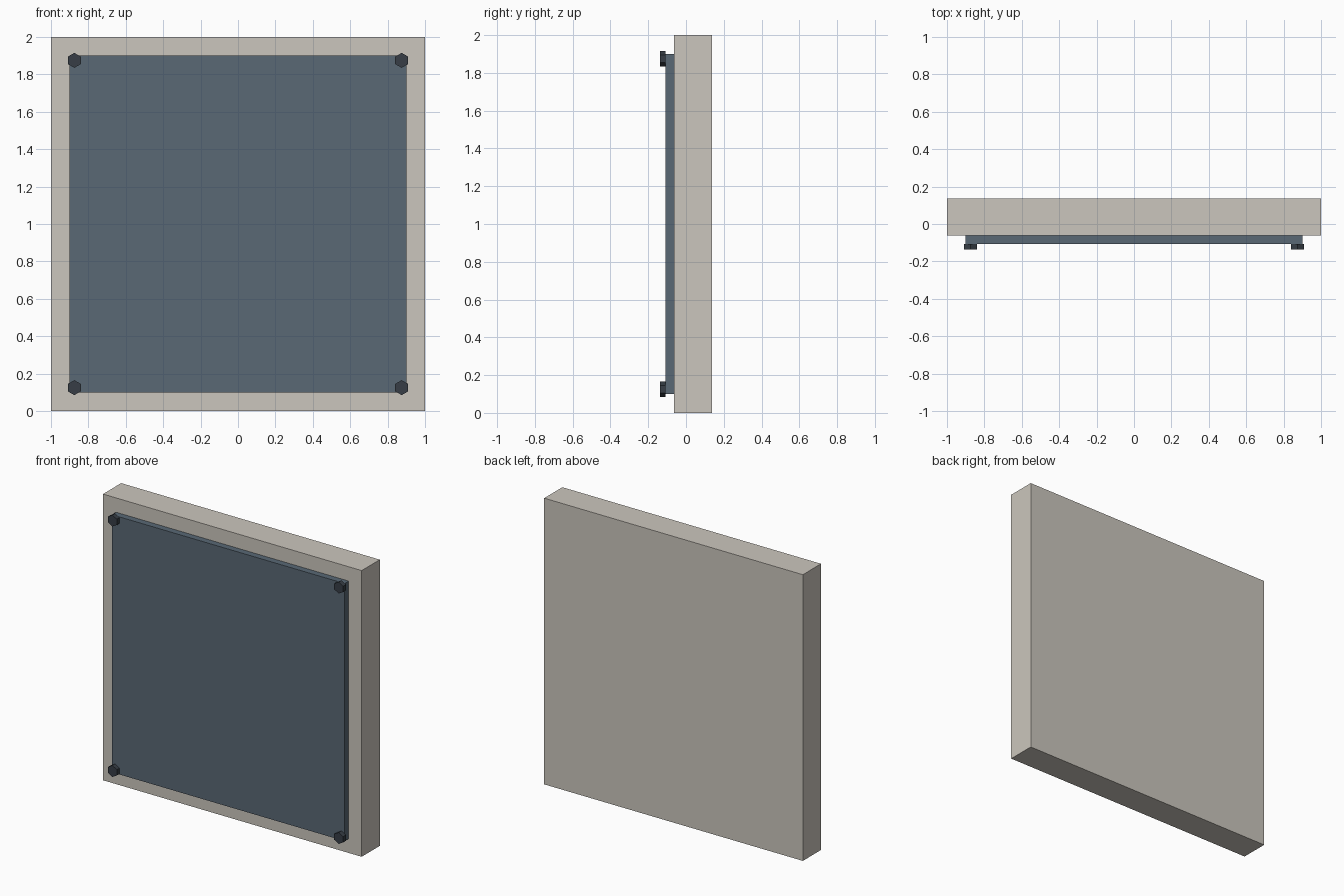
import bpy, bmesh
from math import cos, sin, pi

if "Cube" in bpy.data.objects:
    bpy.data.objects.remove(bpy.data.objects["Cube"])


def material(name, rgb):
    m = bpy.data.materials.new(name)
    m.diffuse_color = (*rgb, 1.0)
    m.use_nodes = True
    m.node_tree.nodes["Principled BSDF"].inputs["Base Color"].default_value = m.diffuse_color
    return m


def prism(name, outline, y0, y1, mat):
    """Extrude an x/z outline from depth y0 back to y1."""
    bm = bmesh.new()
    face = bm.faces.new([bm.verts.new((x, y0, z)) for x, z in outline])
    ext = bmesh.ops.extrude_face_region(bm, geom=[face], use_keep_orig=True)
    for v in ext["geom"]:
        if isinstance(v, bmesh.types.BMVert):
            v.co.y = y1
    bmesh.ops.recalc_face_normals(bm, faces=bm.faces)
    mesh = bpy.data.meshes.new(name)
    bm.to_mesh(mesh)
    bm.free()
    mesh.materials.append(mat)
    obj = bpy.data.objects.new(name, mesh)
    bpy.context.collection.objects.link(obj)
    return obj


def square(half):
    return [(-half, 1 - half), (half, 1 - half), (half, 1 + half), (-half, 1 + half)]


def hexagon(cx, cz, r):
    return [(cx + r * sin(i * pi / 3), cz + r * cos(i * pi / 3)) for i in range(6)]


stone = material("stone", (0.60, 0.565, 0.51))
steel = material("blue_steel", (0.10, 0.138, 0.178))
dark = material("dark_metal", (0.038, 0.048, 0.061))

BACK, WALL, PLATE, FRONT = 0.1375, -0.0625, -0.1075, -0.1375

# Wall slab and the plate mounted on its front
prism("wall_slab", square(1.0), WALL, BACK, stone)
prism("front_plate", square(0.9), PLATE, WALL, steel)

# Hexagonal bolt heads at the plate corners
for side, sx in (("left", -1), ("right", 1)):
    for level, sz in (("lower", -1), ("upper", 1)):
        prism(f"bolt_{level}_{side}", hexagon(0.875 * sx, 1 + 0.875 * sz, 0.04),
              FRONT, PLATE, dark)
